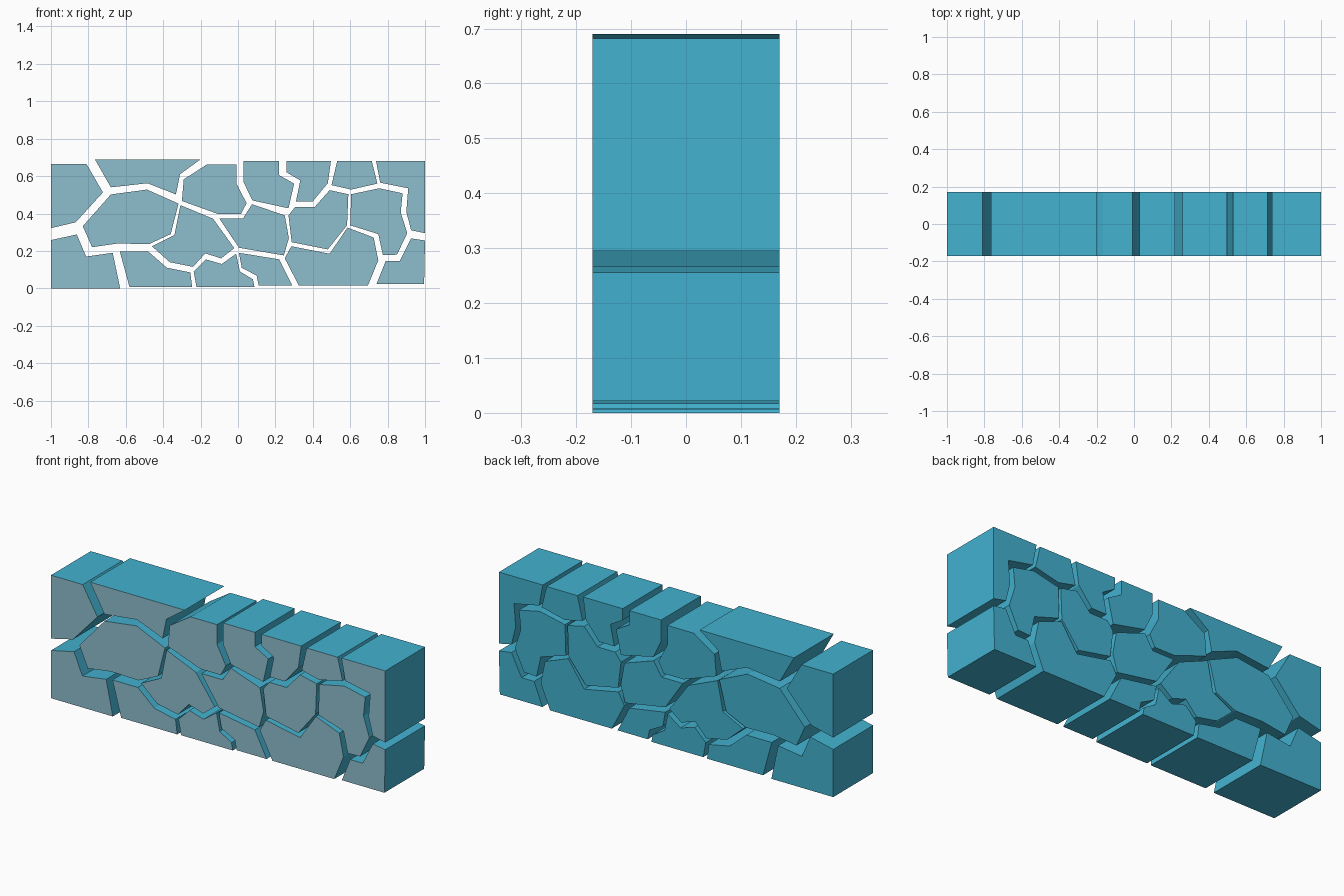
import bpy, bmesh

HALF_DEPTH = 0.17


def material(name, rgb):
    m = bpy.data.materials.new(name)
    m.diffuse_color = (*rgb, 1)
    return m


STONE_BLUE = material("stone blue", (0.056, 0.445, 0.63))
FACE_GREY = material("pale grey blue face", (0.27, 0.52, 0.61))


def stone(name, *outline):
    """Extrude a front (x, z) outline through the wall; the front face is paler."""
    bm = bmesh.new()
    face = bm.faces.new([bm.verts.new((x, -HALF_DEPTH, z)) for x, z in outline])
    out = bmesh.ops.extrude_face_region(bm, geom=[face], use_keep_orig=True)
    back = [v for v in out["geom"] if isinstance(v, bmesh.types.BMVert)]
    bmesh.ops.translate(bm, verts=back, vec=(0, 2 * HALF_DEPTH, 0))
    bmesh.ops.recalc_face_normals(bm, faces=bm.faces)
    for f in bm.faces:
        f.material_index = 1 if f.normal.y < -0.9 else 0
    me = bpy.data.meshes.new(name)
    bm.to_mesh(me)
    bm.free()
    me.materials.append(STONE_BLUE)
    me.materials.append(FACE_GREY)
    bpy.context.collection.objects.link(bpy.data.objects.new(name, me))


# Top course, left to right
stone("top_stone_1", (-1, .665), (-.81, .665), (-.722, .513), (-.868, .353), (-1, .322))
stone("top_stone_2", (-.765, .69), (-.2, .69), (-.31, .61), (-.332, .502), (-.484, .562),
      (-.68, .54))
stone("top_stone_3", (-.165, .663), (-.007, .663), (-.007, .557), (.046, .455), (.015, .397),
      (-.105, .397), (-.3, .467), (-.29, .583))
stone("top_stone_4", (.03, .682), (.22, .682), (.22, .605), (.3, .56), (.27, .428),
      (.077, .47), (.03, .567))
stone("top_stone_5", (.26, .682), (.497, .682), (.48, .562), (.4, .465), (.31, .465),
      (.333, .577), (.26, .62))
stone("top_stone_6", (.53, .68), (.715, .68), (.745, .56), (.605, .528), (.5, .552))
stone("top_stone_7", (.738, .682), (1, .682), (1, .295), (.925, .311), (.9, .41),
      (.91, .535), (.76, .565))

# Middle course
stone("middle_stone_1", (-.68, .502), (-.487, .528), (-.318, .453), (-.36, .29), (-.477, .236),
      (-.64, .24), (-.78, .22), (-.83, .332))
stone("middle_stone_2", (-.308, .445), (-.133, .372), (-.02, .215), (-.09, .16), (-.175, .187),
      (-.24, .115), (-.365, .14), (-.46, .225), (-.34, .285))
stone("middle_stone_3", (.075, .45), (.25, .39), (.272, .268), (.245, .176), (.005, .217),
      (-.1, .374), (.027, .374))
stone("middle_stone_4", (.49, .525), (.59, .503), (.583, .337), (.48, .208), (.287, .247),
      (.27, .39), (.305, .435), (.41, .435))
stone("middle_stone_5", (.605, .503), (.755, .535), (.88, .508), (.87, .405), (.905, .295),
      (.85, .18), (.775, .177), (.75, .29), (.6, .337))

# Bottom course
stone("bottom_stone_1", (-1, 0), (-.63, 0), (-.67, .19), (-.812, .17), (-.862, .288),
      (-1, .258))
stone("bottom_stone_2", (-.58, .006), (-.245, .006), (-.255, .085), (-.38, .11), (-.48, .197),
      (-.632, .197))
stone("bottom_stone_3", (-.222, .008), (.088, .008), (.08, .048), (.01, .09), (-.01, .185),
      (-.087, .13), (-.172, .155), (-.237, .09))
stone("bottom_stone_4", (.11, .016), (.29, .016), (.22, .155), (.005, .19), (.02, .11),
      (.1, .068))
stone("bottom_stone_5", (.325, .016), (.695, .016), (.75, .15), (.725, .272), (.585, .325),
      (.49, .185), (.285, .225), (.25, .16))
stone("bottom_stone_6", (.74, .022), (.995, .022), (1, .256), (.925, .267), (.865, .147),
      (.79, .147))
